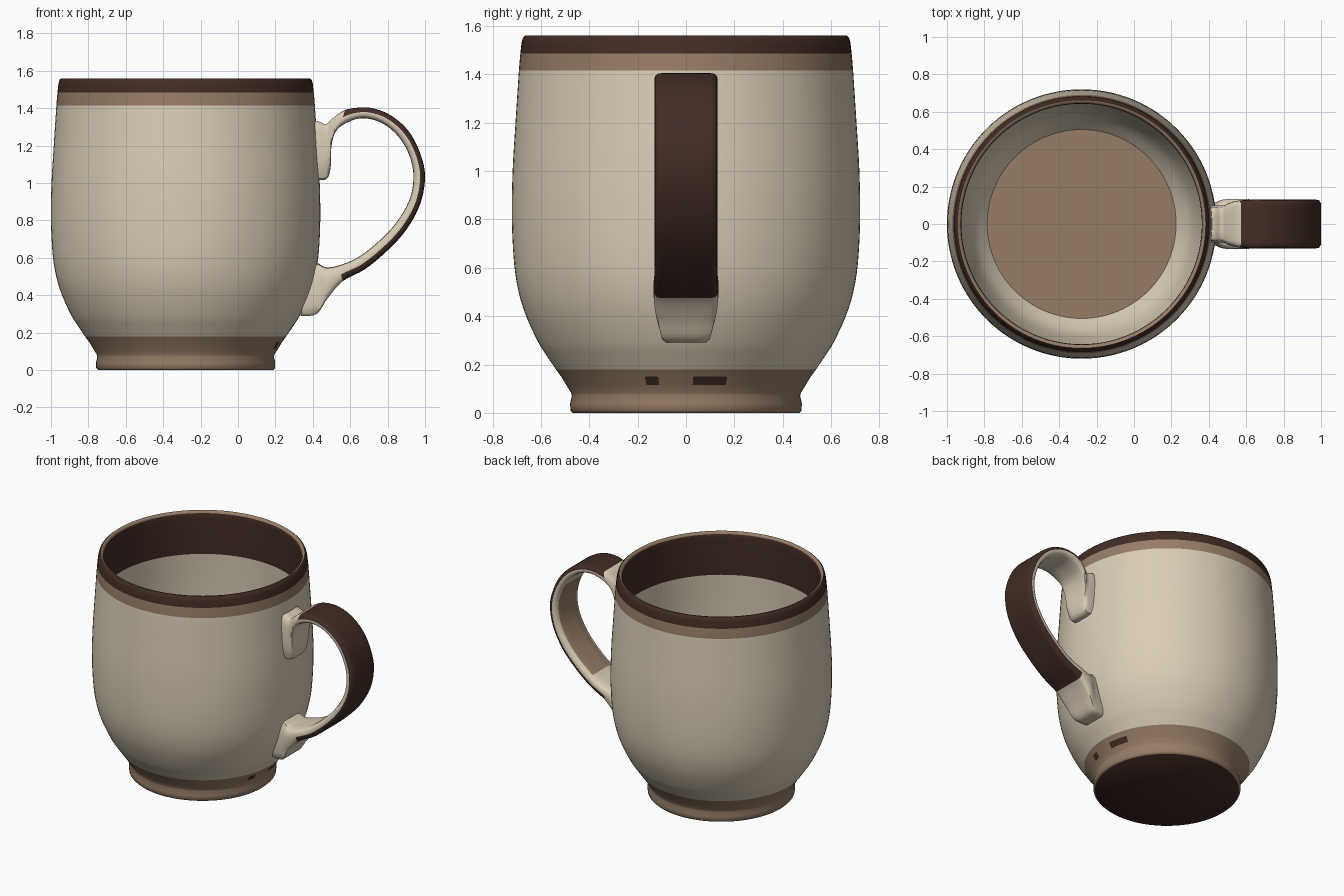
import bpy, bmesh, math

if "Cube" in bpy.data.objects:
    bpy.data.objects.remove(bpy.data.objects["Cube"])

CX = -0.28          # axis of the cup
SEG = 112
CREAM, TAN, DARK = 0, 1, 2

def material(name, rgb):
    m = bpy.data.materials.new(name)
    m.diffuse_color = (*rgb, 1)
    m.use_nodes = True
    m.node_tree.nodes["Principled BSDF"].inputs["Base Color"].default_value = m.diffuse_color
    return m

MATS = [material("cream glaze", (0.70, 0.61, 0.47)),
        material("tan clay", (0.31, 0.205, 0.135)),
        material("dark brown glaze", (0.055, 0.025, 0.018))]

def smooth_points(pts, steps):
    """Catmull-Rom curve through tuples of any length."""
    p = [pts[0]] + list(pts) + [pts[-1]]
    out = []
    for i in range(1, len(p) - 2):
        for s in range(steps):
            t = s / steps
            out.append(tuple(
                0.5 * (2*b + (c - a)*t + (2*a - 5*b + 4*c - d)*t*t + (3*b - a - 3*c + d)*t**3)
                for a, b, c, d in zip(p[i-1], p[i], p[i+1], p[i+2])))
    return out + [tuple(pts[-1])]

def finish(bm, name):
    bmesh.ops.recalc_face_normals(bm, faces=bm.faces)
    me = bpy.data.meshes.new(name)
    bm.to_mesh(me)
    bm.free()
    ob = bpy.data.objects.new(name, me)
    for m in MATS:
        me.materials.append(m)
    bpy.context.collection.objects.link(ob)
    bpy.ops.object.select_all(action='DESELECT')
    ob.select_set(True)
    bpy.context.view_layer.objects.active = ob
    bpy.ops.object.shade_smooth_by_angle(angle=math.radians(50))

# ---- cup body: revolved (radius, height) profile ----
foot = [(0.468, 0), (0.478, 0.010), (0.479, 0.04), (0.472, 0.07), (0.476, 0.085),
        (0.495, 0.115), (0.516, 0.15)]
outer = smooth_points([(0.538, 0.18), (0.575, 0.235), (0.61, 0.29), (0.661, 0.40), (0.692, 0.50),
                       (0.711, 0.62), (0.720, 0.80), (0.717, 1.00), (0.705, 1.20),
                       (0.691, 1.415), (0.685, 1.485)], 3)
rim = [(0.680, 1.53), (0.674, 1.552), (0.664, 1.56), (0.652, 1.557), (0.645, 1.545)]
inner = smooth_points([(0.643, 1.52), (0.645, 1.42), (0.651, 1.25), (0.663, 1.02), (0.667, 0.80),
                       (0.650, 0.60), (0.612, 0.40), (0.572, 0.28), (0.505, 0.19)], 3)
profile = foot + outer + rim + inner
n_out = len(foot) + len(outer)
n_rim = n_out + len(rim)

def body_colour(k, z, x, y):
    if k >= n_rim - 1:                                # inside wall
        return DARK if z > 1.25 else CREAM
    if k >= n_out + 2:                                # worn lip
        return TAN
    if z < 0.18:                                      # foot, with two glaze drips
        spot = x > CX and 0.115 < z < 0.15 and (-0.175 < y < -0.10 or 0.04 < y < 0.175)
        return DARK if spot else TAN
    return CREAM if z < 1.415 else TAN if z < 1.485 else DARK

bm = bmesh.new()
rings = []
for r, z in profile:
    rings.append([bm.verts.new((CX + r*math.cos(2*math.pi*i/SEG), r*math.sin(2*math.pi*i/SEG), z))
                  for i in range(SEG)])
for k, (a, b) in enumerate(zip(rings, rings[1:])):
    for i in range(SEG):
        j = (i + 1) % SEG
        f = bm.faces.new((a[i], a[j], b[j], b[i]))
        c = f.calc_center_median()
        f.material_index = body_colour(k, c.z, c.x, c.y)
bm.faces.new(rings[0]).material_index = DARK          # underside
bm.faces.new(rings[-1]).material_index = TAN          # inside floor
finish(bm, "cup_body")

# ---- handle: outer x,z / inner x,z / half width along the loop ----
stations = [
    (0.39, 1.33, 0.39, 1.02, .10), (0.43, 1.33, 0.47, 1.02, .10), (0.47, 1.315, 0.495, 1.08, .10),
    (0.505, 1.345, 0.50, 1.20, .11), (0.56, 1.385, 0.53, 1.285, .122), (0.63, 1.402, 0.61, 1.335, .13),
    (0.72, 1.40, 0.69, 1.345, .13), (0.82, 1.36, 0.78, 1.315, .13), (0.91, 1.28, 0.86, 1.245, .13),
    (0.97, 1.17, 0.915, 1.15, .13), (1.0, 1.04, 0.938, 1.04, .13), (0.975, 0.89, 0.92, 0.92, .13),
    (0.90, 0.75, 0.855, 0.80, .13), (0.80, 0.64, 0.76, 0.695, .13), (0.68, 0.54, 0.645, 0.605, .13),
    (0.56, 0.475, 0.54, 0.56, .135), (0.48, 0.385, 0.47, 0.55, .13), (0.42, 0.30, 0.43, 0.57, .112),
    (0.335, 0.29, 0.39, 0.58, .10)]
# rounded strap section as (width, depth), depth +1 is the outer face
half = [(0.4, -1), (0.78, -0.95), (0.94, -0.7), (1, -0.3), (1, 0.15), (0.98, 0.6), (0.9, 0.92), (0.78, 1), (0.4, 1)]
section = half + [(-w, t) for w, t in reversed(half)]
N = len(section)

bm = bmesh.new()
loops = []
path = smooth_points(stations, 5)
for ox, oz, ix, iz, hw in path:
    loops.append([bm.verts.new(((ox + ix)/2 + t*(ox - ix)/2, w*hw, (oz + iz)/2 + t*(oz - iz)/2))
                  for w, t in section])
for k, (a, b) in enumerate(zip(loops, loops[1:])):
    ox, oz = path[k][0], path[k][1]
    for i in range(N):
        j = (i + 1) % N
        f = bm.faces.new((a[i], a[j], b[j], b[i]))
        depth = (section[i][1] + section[j][1]) / 2
        if depth > 0.2 and ox > 0.57:                 # dark outer strap
            f.material_index = DARK
        elif depth < -0.9 and ox > 0.72 and oz < 1.25:  # bare inner strip
            f.material_index = TAN
bm.faces.new(loops[0])
bm.faces.new(loops[-1])
finish(bm, "handle")
